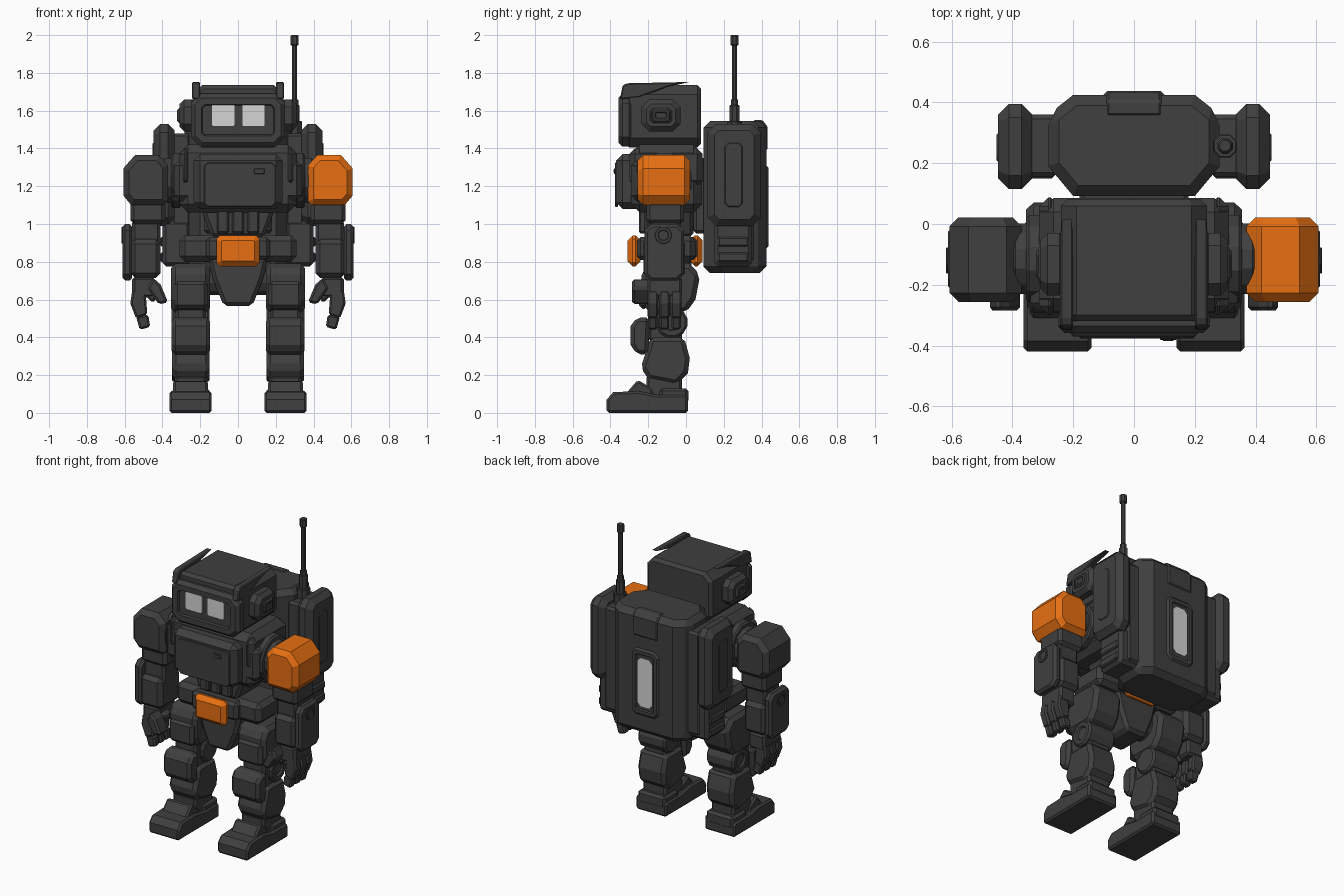
import bpy, bmesh, math
from mathutils import Vector

if "Cube" in bpy.data.objects:
    bpy.data.objects.remove(bpy.data.objects["Cube"])


def material(name, col):
    m = bpy.data.materials.new(name)
    m.diffuse_color = (*col, 1)
    m.use_nodes = True
    m.node_tree.nodes["Principled BSDF"].inputs["Base Color"].default_value = m.diffuse_color
    return m


DARK = material("charcoal", (0.05, 0.05, 0.05))
ORANGE = material("orange", (0.80, 0.16, 0.006))
LIGHT = material("light_grey", (0.66, 0.66, 0.66))


def prism(name, pts, axis, a, b, mat=DARK, bev=0.015, inset=None):
    """Extrude a 2D profile along an axis, chamfer sharp edges, optionally inset one side.
    inset = (direction, thickness, depth)"""
    def place(p, t):
        u, v = p
        return {'x': (t, u, v), 'y': (u, t, v), 'z': (u, v, t)}[axis]
    bm = bmesh.new()
    low = [bm.verts.new(place(p, a)) for p in pts]
    high = [bm.verts.new(place(p, b)) for p in pts]
    bm.faces.new(low)
    bm.faces.new(high[::-1])
    n = len(pts)
    for i in range(n):
        j = (i + 1) % n
        bm.faces.new((low[i], high[i], high[j], low[j]))
    bmesh.ops.recalc_face_normals(bm, faces=bm.faces)
    if bev:
        edges = [e for e in bm.edges if e.calc_face_angle() > 0.9]
        bmesh.ops.bevel(bm, geom=edges, offset=bev, segments=1, affect='EDGES', clamp_overlap=True)
    if inset:
        d = Vector(inset[0])
        bm.normal_update()
        f = max((f for f in bm.faces if f.normal.dot(d) > 0.98), key=lambda f: f.calc_area())
        bmesh.ops.inset_region(bm, faces=[f], thickness=inset[1], depth=0, use_even_offset=True)
        bmesh.ops.inset_region(bm, faces=[f], thickness=0.006, depth=inset[2], use_even_offset=True)
    bmesh.ops.recalc_face_normals(bm, faces=bm.faces)
    me = bpy.data.meshes.new(name)
    bm.to_mesh(me)
    bm.free()
    me.materials.append(mat)
    ob = bpy.data.objects.new(name, me)
    bpy.context.collection.objects.link(ob)
    return ob


def octagon(u0, u1, v0, v1, c):
    return [(u0 + c, v0), (u1 - c, v0), (u1, v0 + c), (u1, v1 - c),
            (u1 - c, v1), (u0 + c, v1), (u0, v1 - c), (u0, v0 + c)]


def box(name, x, y, z, mat=DARK, bev=0.015, inset=None):
    pts = [(x[0], y[0]), (x[1], y[0]), (x[1], y[1]), (x[0], y[1])]
    return prism(name, pts, 'z', z[0], z[1], mat, bev, inset)


def disc(name, axis, centre, r, a, b, sides=12, bev=0.01, inset=None):
    pts = [(centre[0] + r * math.cos(2 * math.pi * (i + .5) / sides),
            centre[1] + r * math.sin(2 * math.pi * (i + .5) / sides)) for i in range(sides)]
    return prism(name, pts, axis, a, b, DARK, bev, inset)


# Head: skull, framed face, eyes
prism("skull", octagon(-.24, .24, 1.405, 1.735, .05), 'y', -.32, .08, bev=.02)
prism("face_frame", octagon(-.25, .25, 1.41, 1.69, .05), 'y', -.358, -.28, bev=.022,
      inset=((0, -1, 0), .035, -.012))
for x in (-.078, .082):
    prism("eye", octagon(x - .062, x + .062, 1.515, 1.635, .01), 'y', -.354, -.345, LIGHT, 0)
box("neck", (-.13, .13), (-.24, .02), (1.36, 1.44))

# Torso
box("torso", (-.31, .31), (-.29, .085), (1.06, 1.42), bev=.045)
box("chest_front", (-.235, .235), (-.37, -.15), (1.08, 1.37), bev=.035)
prism("chest_panel", octagon(-.18, .2, 1.09, 1.325, .02), 'y', -.376, -.36, bev=.004)
box("chest_badge", (.085, .14), (-.382, -.37), (1.265, 1.295), bev=.003)
box("chest_badge_core", (.095, .13), (-.385, -.375), (1.272, 1.288), bev=0)
prism("abdomen", [(-.14, .93), (.14, .93), (.2, 1.09), (-.2, 1.09)], 'y', -.22, .04, bev=.02)
for x in (-.08, 0, .08):
    box("abdomen_ridge", (x - .032, x + .032), (-.25, -.2), (.95, 1.08), bev=.01)
box("belt", (-.31, .31), (-.22, .05), (.80, .94), bev=.03)
box("belt_front", (-.17, .17), (-.26, .06), (.81, .93), bev=.02)

# Pelvis with orange front and rear plates
prism("pelvis", [(-.16, .82), (.16, .82), (.13, .70), (.075, .565), (-.075, .565), (-.13, .70)],
      'y', -.21, .03, bev=.02)
prism("pelvis_plate_front", octagon(-.115, .115, .775, .94, .02), 'y', -.31, -.24, ORANGE, .028)
prism("pelvis_plate_rear", octagon(-.115, .115, .775, .94, .02), 'y', .02, .088, ORANGE, .028)

# Backpack
prism("pack_body", [(-.2, .092), (.2, .092), (.282, .19), (.282, .36), (.2, .425),
                    (-.2, .425), (-.282, .36), (-.282, .19)], 'z', .74, 1.545, bev=.035)
box("pack_mount", (-.18, .18), (.04, .12), (.95, 1.35))
prism("pack_lamp_frame", octagon(-.1, .1, .87, 1.31, .03), 'y', .40, .437, bev=.012,
      inset=((0, 1, 0), .022, -.008))
prism("pack_lamp", octagon(-.052, .052, .93, 1.25, .022), 'y', .424, .432, LIGHT, 0)
prism("pack_clip", [(.355, 1.5), (.355, 1.55), (.405, 1.55), (.432, 1.515), (.432, 1.39), (.41, 1.39)],
      'x', -.09, .09, bev=.008)

# Antenna
for r, a, b in ((.042, 1.45, 1.545), (.028, 1.53, 1.63), (.021, 1.62, 1.66), (.014, 1.65, 1.96), (.023, 1.945, 2.0)):
    disc("antenna", 'z', (.3, .257), r, a, b, 8, .004)

for s, side in ((1, "left"), (-1, "right")):
    def sbox(name, x, *args, **kw):
        return box(side + "_" + name, sorted((x[0] * s, x[1] * s)), *args, **kw)

    def sx(name, pts, a, b, **kw):
        return prism(side + "_" + name, pts, 'x', a * s, b * s, **kw)

    def sy(name, pts, a, b, **kw):
        return prism(side + "_" + name, [(x * s, z) for x, z in pts], 'y', a, b, **kw)

    out = (s, 0, 0)
    # Ear pod and head fin
    sx("ear_pod", octagon(-.235, -.03, 1.49, 1.66, .04), .22, .31, bev=.025, inset=(out, .02, .006))
    sx("ear_button", octagon(-.18, -.085, 1.54, 1.61, .015), .3, .322, bev=.006, inset=(out, .01, -.006))
    sx("head_fin", [(-.35, 1.66), (-.335, 1.735), (-.31, 1.745), (.02, 1.752), (-.1, 1.725), (-.25, 1.67)],
       .2, .243, bev=.006)
    # Pack pods
    sbox("pack_pod_link", (.25, .35), (.155, .36), (.80, 1.48))
    prism(side + "_pack_pod", octagon(.115, .395, .99, 1.53, .045), 'x', .335 * s, .447 * s, DARK, .035)
    sx("pack_pod_panel", octagon(.205, .30, 1.09, 1.43, .02), .44, .452, bev=.005)
    sx("pack_lower_pod", octagon(.15, .35, .775, 1.02, .02), .25, .40, bev=.02)
    for z in (.80, .88):
        sbox("pack_lower_step", (.39, .412), (.17, .33), (z, z + .05), bev=.008)
    # Collar and shoulder
    sbox("collar", (.245, .312), (-.30, .088), (1.2, 1.4), bev=.03)
    sbox("flank", (.22, .34), (-.29, -.02), (1.12, 1.34), bev=.03)
    disc(side + "_shoulder_ring", 'x', (-.115, 1.23), .15, .30 * s, .355 * s)
    disc(side + "_shoulder_axle", 'x', (-.115, 1.23), .12, .34 * s, .40 * s)
    sy("shoulder_pad", [(.37, 1.31), (.42, 1.365), (.545, 1.365), (.607, 1.295), (.607, 1.15),
                        (.565, 1.1), (.39, 1.1), (.37, 1.12)], -.257, .022,
       mat=ORANGE if s > 0 else DARK, bev=.03)
    # Arm
    sbox("upper_arm", (.385, .57), (-.21, -.01), (1.0, 1.12), bev=.02)
    sbox("elbow", (.41, .56), (-.19, -.03), (.88, 1.02), bev=.015)
    sbox("forearm", (.41, .57), (-.225, -.005), (.715, .92), bev=.025)
    sx("forearm_plate", octagon(-.22, -.01, .70, 1.0, .035), .56, .612, bev=.015)
    disc(side + "_elbow_cap", 'x', (-.12, .94), .045, .6 * s, .618 * s, 12, .003, (out, .012, -.01))
    # Hand
    sbox("palm", (.44, .56), (-.205, -.02), (.61, .72), bev=.015)
    sy("thumb", [(.41, .68), (.45, .715), (.48, .66), (.42, .575), (.37, .585)], -.285, -.19, bev=.012)
    sy("thumb_base", [(.40, .66), (.46, .69), (.5, .63), (.45, .58)], -.2, -.1, bev=.012)
    for y in (-.205, -.143, -.081):
        sy("finger_upper", [(.49, .65), (.56, .65), (.57, .58), (.54, .50), (.48, .52)], y, y + .058, bev=.01)
        sy("finger_tip", [(.475, .52), (.54, .51), (.52, .44), (.465, .455)], y + .004, y + .054, bev=.01)
    # Thigh and hip
    disc(side + "_hip_joint", 'x', (-.09, .71), .09, .08 * s, .18 * s)
    sx("thigh", [(-.2, .79), (.02, .79), (.075, .73), (.05, .6), (0, .53), (-.2, .53), (-.235, .6), (-.235, .73)],
       .148, .355, bev=.025)
    sbox("thigh_guard", (.16, .34), (-.25, -.2), (.55, .70), bev=.02)
    # Knee
    disc(side + "_knee_joint", 'x', (-.075, .48), .085, .15 * s, .352 * s, 12, .012, (out, .025, -.012))
    sbox("knee_core", (.17, .33), (-.2, -.02), (.38, .56))
    sx("knee_pad", [(-.2, .31), (-.26, .31), (-.293, .36), (-.293, .46), (-.26, .505), (-.19, .505)],
       .148, .352, bev=.02)
    # Shin and ankle
    sx("shin", [(-.19, .40), (-.01, .40), (.02, .29), (.01, .21), (-.05, .15), (-.2, .18), (-.24, .24), (-.2, .36)],
       .15, .35, bev=.022)
    sbox("ankle", (.165, .335), (-.21, -.02), (.08, .2), bev=.015)
    # Foot
    sx("foot", [(-.42, 0), (-.42, .07), (-.385, .11), (-.25, .115), (-.15, .095), (.0, .095), (.01, .08), (.01, 0)],
       .14, .363, bev=.012)
    sx("instep", [(-.32, .1), (-.255, .175), (-.18, .13), (-.16, .08)], .16, .343, bev=.012)
    sbox("heel", (.15, .35), (-.14, .012), (.05, .13), bev=.015)
